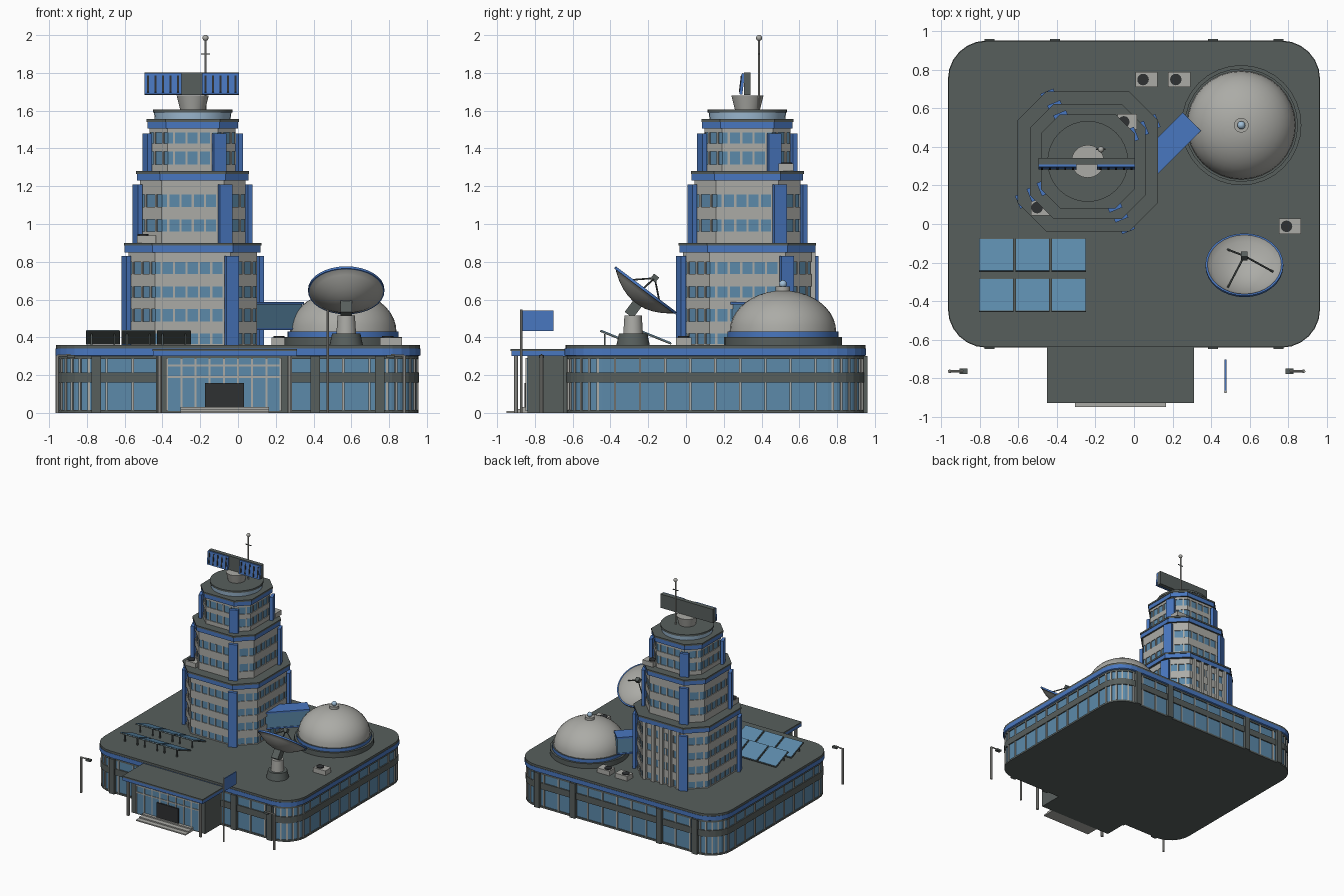
import bpy, bmesh, math
from mathutils import Vector, Matrix

if "Cube" in bpy.data.objects:
    bpy.data.objects.remove(bpy.data.objects["Cube"])


def material(name, r, g, b):
    m = bpy.data.materials.new(name)
    m.diffuse_color = tuple((c / 255) ** 2.2 for c in (r, g, b)) + (1,)
    m.use_nodes = True
    m.node_tree.nodes["Principled BSDF"].inputs["Base Color"].default_value = m.diffuse_color
    return m


DARK = material("dark_grey", 88, 95, 93)
GREY = material("light_grey", 170, 170, 165)
BLUE = material("blue", 74, 118, 190)
GLASS = material("window_glass", 92, 136, 168)
PALE = material("pale_blue", 160, 190, 215)
BLACK = material("black", 50, 52, 54)


def finish(name, bm, mats, smooth=False):
    bmesh.ops.recalc_face_normals(bm, faces=bm.faces)
    me = bpy.data.meshes.new(name)
    bm.to_mesh(me)
    bm.free()
    for m in mats:
        me.materials.append(m)
    ob = bpy.data.objects.new(name, me)
    bpy.context.collection.objects.link(ob)
    if smooth:
        bpy.ops.object.select_all(action='DESELECT')
        ob.select_set(True)
        bpy.context.view_layer.objects.active = ob
        bpy.ops.object.shade_smooth_by_angle(angle=math.radians(35))
    return ob


# Outlines
def circle(r, n=32):
    return [(r * math.cos(2 * math.pi * i / n), r * math.sin(2 * math.pi * i / n)) for i in range(n)]


def octagon(a):
    b = a * 0.59
    return [(a, -b), (a, b), (b, a), (-b, a), (-a, b), (-a, -b), (-b, -a), (b, -a)]


def slab(inset):
    hx, hy, r, pts = 0.966 - inset, 0.797 - inset, 0.2 - inset, []
    for k, (sx, sy) in enumerate([(1, 1), (-1, 1), (-1, -1), (1, -1)]):
        for i in range(7):
            t = math.pi / 2 * (k + i / 6)
            pts.append((sx * (hx - r) + r * math.cos(t), sy * (hy - r) + r * math.sin(t)))
    return pts


def stack(name, outline, rings, at=(0, 0, 0), smooth=False):
    """Rings of (size, z, material of the faces above the ring)."""
    bm, mats = bmesh.new(), []
    for _, _, m in rings:
        if m not in mats:
            mats.append(m)
    loops = [[bm.verts.new((x, y, z)) for x, y in outline(s)] for s, z, _ in rings]
    bm.faces.new(loops[0]).material_index = 0
    bm.faces.new(loops[-1]).material_index = mats.index(rings[-1][2])
    n = len(loops[0])
    for lo, hi, ring in zip(loops, loops[1:], rings):
        for i in range(n):
            j = (i + 1) % n
            bm.faces.new((lo[i], lo[j], hi[j], hi[i])).material_index = mats.index(ring[2])
    ob = finish(name, bm, mats, smooth)
    ob.location = at
    return ob


def boxes(name, items, mat):
    """Items of (centre, size[, rotation about z[, rotation about x]])."""
    bm = bmesh.new()
    for c, s, *rot in items:
        rz, rx = (list(rot) + [0, 0])[:2]
        bmesh.ops.create_cube(bm, size=1, matrix=Matrix.Translation(c) @ Matrix.Rotation(rz, 4, 'Z')
                              @ Matrix.Rotation(rx, 4, 'X') @ Matrix.Diagonal((*s, 1)))
    return finish(name, bm, [mat])


def rod(name, a, b, r, mat, n=10):
    a, b = Vector(a), Vector(b)
    ob = stack(name, lambda s: circle(s, n), [(r, 0, mat), (r, (b - a).length, mat)], a, True)
    ob.rotation_euler = (b - a).to_track_quat('Z', 'Y').to_euler()
    return ob


def ball(name, c, r, mat):
    bm = bmesh.new()
    bmesh.ops.create_uvsphere(bm, u_segments=12, v_segments=8, radius=r, matrix=Matrix.Translation(c))
    return finish(name, bm, [mat], True)


def mullions(name, pts, at, rows, gap, mat):
    items = []
    for (x0, y0), (x1, y1) in zip(pts, pts[1:] + pts[:1]):
        d = math.hypot(x1 - x0, y1 - y0)
        k = max(1, round(d / gap))
        for i in range(k):
            t = (i + 0.5) / k
            if d < 0.04:
                continue
            for z0, z1 in rows:
                items.append(((at[0] + x0 + (x1 - x0) * t, at[1] + y0 + (y1 - y0) * t, (z0 + z1) / 2),
                              (0.012, 0.012, z1 - z0), math.atan2(y1 - y0, x1 - x0)))
    boxes(name, items, mat)


# Main base building with window bands and roof rim
BASE = (0, 0.155, 0)
stack("base_building", slab, [
    (0.01, 0, DARK), (0.01, 0.015, DARK), (0.018, 0.015, GLASS), (0.018, 0.16, DARK), (0.008, 0.16, DARK),
    (0.008, 0.215, DARK), (0.018, 0.215, GLASS), (0.018, 0.285, DARK), (0.01, 0.285, DARK), (0.01, 0.30, BLUE),
    (0, 0.305, BLUE), (0, 0.342, DARK), (0.003, 0.342, DARK), (0.003, 0.36, DARK)], BASE)
mullions("base_mullions", slab(0.016), BASE[:2], [(0.015, 0.16), (0.215, 0.285)], 0.135, GREY)
boxes("base_pilasters", [((x, y, 0.15), (0.05, 0.03, 0.30))
                         for x in (-0.75, -0.41, 0.41, 0.75) for y in (-0.635, 0.945)], DARK)

# Entrance pavilion
boxes("entrance_body", [((-0.075, -0.73, 0.15), (0.70, 0.22, 0.30))], DARK)
boxes("entrance_glass", [((-0.075, -0.841, 0.15), (0.60, 0.008, 0.28))], GLASS)
boxes("entrance_mullions",
      [((-0.375 + 0.075 * i, -0.846, 0.15), (0.01, 0.008, 0.28)) for i in range(9)]
      + [((-0.075, -0.846, z), (0.60, 0.008, 0.01)) for z in (0.19, 0.25)], GREY)
boxes("entrance_door", [((-0.072, -0.85, 0.08), (0.205, 0.012, 0.155))], BLACK)
boxes("canopy_fascia", [((-0.07, -0.78, 0.314), (0.76, 0.29, 0.028))], BLUE)
boxes("canopy_roof", [((-0.07, -0.78, 0.333), (0.764, 0.296, 0.012))], DARK)
boxes("entrance_steps", [((-0.07, -0.895 + 0.02 * i, 0.005 + 0.01 * i), (0.47, 0.11 - 0.04 * i, 0.01))
                         for i in range(3)], GREY)
for x in (-0.415, 0.275):
    rod("canopy_column", (x, -0.90, 0), (x, -0.90, 0.30), 0.012, GREY)

# Tower tiers: half width, foot, top, cornice half width, cornice top, window rows
T = (-0.24, 0.325)
TIERS = [(0.34, 0.36, 0.85, 0.36, 0.90, [(0.365, 0.42), (0.485, 0.55), (0.61, 0.67), (0.735, 0.80)], 0.83),
         (0.28, 0.90, 1.23, 0.295, 1.28, [(0.96, 1.025), (1.09, 1.157)], 1.21),
         (0.228, 1.28, 1.505, 0.24, 1.555, [(1.315, 1.385), (1.425, 1.485)], 1.48)]
for a, z0, z1, ac, zc, rows, zf in TIERS:
    rings = [(a, z0, GREY)]
    for g0, g1 in rows:
        rings += [(a, g0, GREY), (a - 0.006, g0, GLASS), (a - 0.006, g1, GREY), (a, g1, GREY)]
    rings += [(a, z1, DARK), (ac, z1, BLUE), (ac, zc - 0.014, DARK), (ac + 0.004, zc - 0.014, DARK),
              (ac + 0.004, zc, DARK)]
    stack("tower_tier", octagon, rings, (*T, 0))
    mullions("tower_mullions", octagon(a - 0.005), T, rows, 0.07, GREY)
    # Upright fins on every second corner
    fins = []
    for i, (x, y) in enumerate(octagon(a + 0.012)[1::2]):
        ang = math.radians(22.5 + 90 * i)
        fins.append(((T[0] + x, T[1] + y, (z0 + zf) / 2), (0.026, 0.072, zf - z0), ang))
    boxes("tower_fins", fins, BLUE)
boxes("rear_ribs", [((T[0] - 0.16 + 0.08 * i, T[1] + 0.345, 0.605), (0.028, 0.03, 0.49)) for i in range(5)], GREY)
stack("tower_drum", circle, [(0.2, 1.55, PALE), (0.205, 1.59, DARK), (0.21, 1.59, DARK), (0.21, 1.606, DARK)],
      (*T, 0), True)

# Rotating radar and mast
stack("radar_pedestal", circle, [(0.065, 1.60, GREY), (0.085, 1.68, GREY)], (*T, 0), True)
RX = -0.245
boxes("radar_panel", [((RX, 0.325, 1.742), (0.50, 0.034, 0.118))], DARK)
boxes("radar_faces", [((RX + s * 0.152, 0.297, 1.742), (0.196, 0.016, 0.112), 0, -0.12) for s in (-1, 1)], BLUE)
boxes("radar_slots", [((RX + s * (0.072 + 0.04 * i), 0.289, 1.742), (0.01, 0.008, 0.09), 0, -0.12)
                      for s in (-1, 1) for i in range(5)], BLACK)
rod("mast", (-0.172, 0.387, 1.60), (-0.172, 0.387, 1.98), 0.006, GREY)
rod("mast_crossbar", (-0.197, 0.387, 1.90), (-0.147, 0.387, 1.90), 0.004, DARK)
ball("mast_tip", (-0.172, 0.387, 1.985), 0.016, GREY)

# Observatory dome
D = (0.557, 0.513, 0)
stack("dome_base", circle, [(0.312, 0.36, DARK), (0.312, 0.402, DARK), (0.294, 0.402, BLUE), (0.294, 0.43, DARK)],
      D, True)
stack("dome", circle, [(0.282 * math.cos(t), 0.43 + 0.218 * math.sin(t), GREY)
                       for t in [math.radians(82 * i / 9) for i in range(10)]], D, True)
stack("dome_cap", circle, [(0.038, 0.63, GREY), (0.038, 0.668, GREY)], D, True)
ball("dome_beacon", (D[0], D[1], 0.682), 0.021, PALE)

# Skybridge from tower to dome
boxes("skybridge", [((0.17, 0.40, 0.51), (0.36, 0.115, 0.13), math.pi / 4)], GLASS)
boxes("skybridge_roof", [((0.17, 0.40, 0.581), (0.37, 0.134, 0.014), math.pi / 4)], BLUE)
boxes("skybridge_floor", [((0.17, 0.40, 0.444), (0.36, 0.125, 0.012), math.pi / 4)], BLUE)

# Satellite dish on its pedestal
P = (0.573, -0.28, 0)
stack("dish_foot", circle, [(0.088, 0.36, DARK), (0.075, 0.42, DARK)], P, True)
stack("dish_column", circle, [(0.052, 0.42, GREY), (0.046, 0.515, GREY)], P, True)
boxes("dish_yoke", [((0.573, -0.28, 0.548), (0.062, 0.055, 0.075), 0, -0.64)], DARK)
ks = [0.1, 0.3, 0.5, 0.7, 0.85, 0.96]
bowl = [(0.2 * k, -0.085 * (1 - k * k), GREY) for k in ks]
rim = [(0.195, -0.006, BLUE), (0.202, -0.006, BLUE), (0.202, 0.008, BLUE), (0.192, 0.008, GREY)]
inner = [(0.195 * k, 0.008 - 0.085 * (1 - k * k), GREY) for k in reversed(ks)]
C, TILT = Vector((0.573, -0.215, 0.648)), math.radians(-37)
dish = stack("dish", circle, bowl + rim + inner, C, True)
dish.rotation_euler.x = TILT
R = Matrix.Rotation(TILT, 3, 'X')
feed = C + R @ Vector((0, 0, 0.082))
for deg in (-8, 125, 235):
    t = math.radians(deg)
    rod("dish_strut", C + R @ Vector((0.155 * math.cos(t), 0.155 * math.sin(t), -0.03)), feed, 0.005, DARK, 6)
boxes("dish_feed", [(feed, (0.034, 0.034, 0.034), 0, TILT)], DARK)

# Solar panels
SOLAR = [(x, y) for x in (-0.715, -0.527, -0.339) for y in (-0.163, -0.37)]
SLOPE = math.radians(-22)
boxes("solar_frames", [((x, y, 0.399), (0.178, 0.184, 0.008), 0, SLOPE) for x, y in SOLAR], DARK)
boxes("solar_cells", [((x, y + 0.002, 0.404), (0.172, 0.176, 0.006), 0, SLOPE) for x, y in SOLAR], GLASS)
boxes("solar_legs", [((x + s * 0.06, y - 0.06, 0.388), (0.01, 0.01, 0.06)) for x, y in SOLAR for s in (-1, 1)], DARK)

# Ventilation units with fans
for x, y, z in [(0.065, 0.75, 0.36), (0.235, 0.75, 0.36), (0.81, -0.012, 0.36), (-0.035, 0.53, 1.28),
                (-0.485, 0.085, 0.90)]:
    boxes("vent_unit", [((x, y, z + 0.02), (0.115 if z < 0.5 else 0.1, 0.08, 0.04))], GREY)
    rod("vent_fan", (x - 0.018, y, z + 0.03), (x - 0.018, y, z + 0.046), 0.03, BLACK, 16)

# Flag
rod("flag_pole", (0.475, -0.872, 0), (0.475, -0.872, 0.548), 0.007, GREY)
boxes("flag", [((0.475, -0.785, 0.487), (0.008, 0.165, 0.108))], BLUE)

# Street lamps
for x, s in ((-0.957, 1), (0.88, -1)):
    rod("lamp_post", (x, -0.765, 0), (x, -0.765, 0.305), 0.01, GREY)
    rod("lamp_arm", (x, -0.765, 0.302), (x + s * 0.07, -0.765, 0.306), 0.006, GREY)
    boxes("lamp_head", [((x + s * 0.072, -0.765, 0.298), (0.042, 0.028, 0.016))], DARK)
